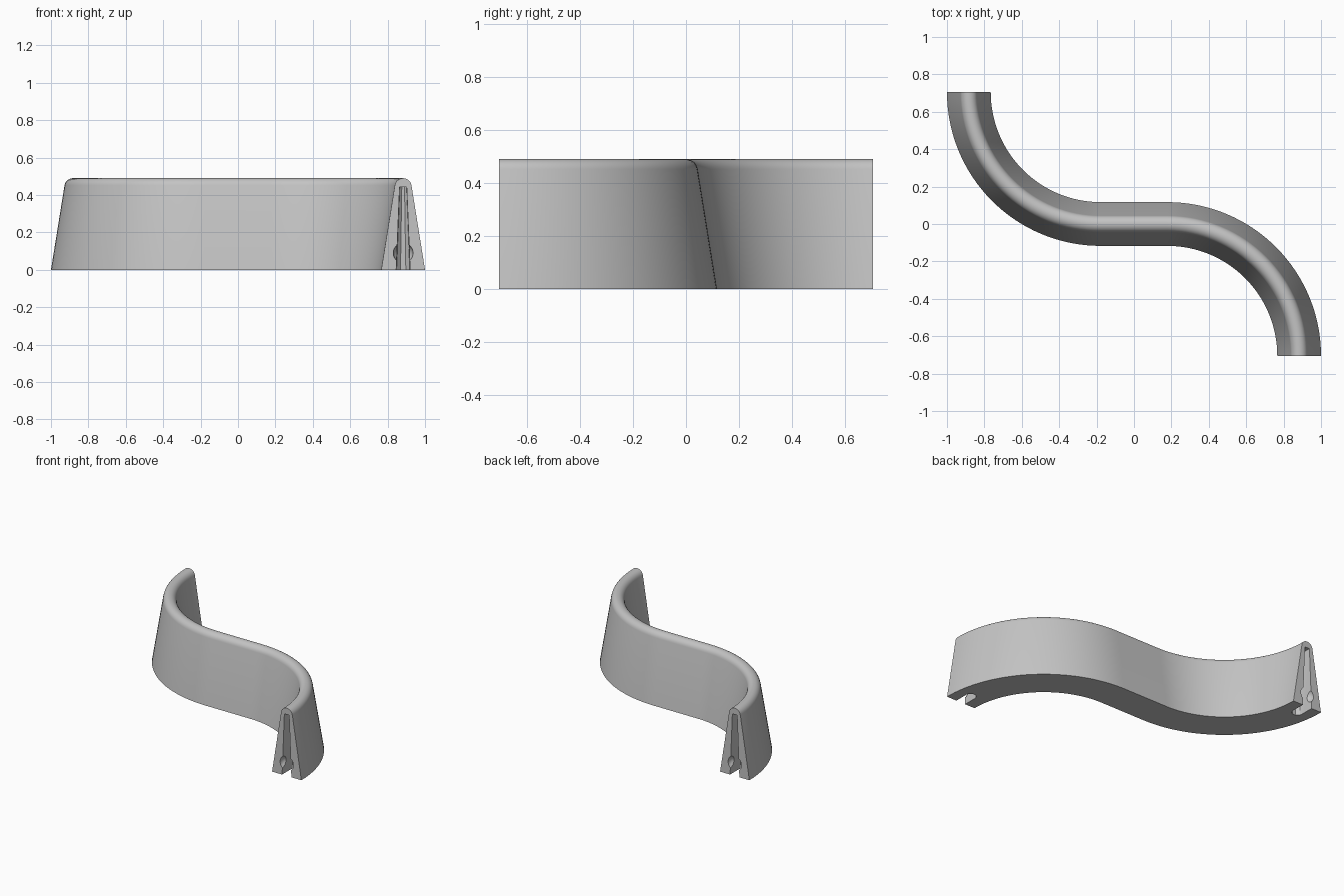
import bpy
import bmesh
from math import sin, cos, pi, radians
from mathutils import Vector

cube = bpy.data.objects.get("Cube")
if cube:
    bpy.data.objects.remove(cube, do_unlink=True)

ARC_X, ARC_R = 0.178, 0.705        # bend centres and centreline radius
HALF_BASE, CROWN, HEIGHT = 0.117, 0.045, 0.49
BEND_STEPS, CROWN_STEPS = 32, 12
END_X = ARC_X + ARC_R

grey = bpy.data.materials.new("light_grey")
grey.use_nodes = True
grey.diffuse_color = (0.55, 0.55, 0.55, 1)
grey.node_tree.nodes["Principled BSDF"].inputs["Base Color"].default_value = grey.diffuse_color


def make_object(name, bm):
    bmesh.ops.recalc_face_normals(bm, faces=bm.faces)
    mesh = bpy.data.meshes.new(name)
    bm.to_mesh(mesh)
    bm.free()
    mesh.materials.append(grey)
    obj = bpy.data.objects.new(name, mesh)
    bpy.context.collection.objects.link(obj)
    return obj


def loft(name, rings):
    """Skin a list of closed rings and cap both ends."""
    bm = bmesh.new()
    rows = [[bm.verts.new(p) for p in ring] for ring in rings]
    n = len(rows[0])
    for a, b in zip(rows, rows[1:]):
        for i in range(n):
            j = (i + 1) % n
            bm.faces.new((a[i], a[j], b[j], b[i]))
    bm.faces.new(rows[0])
    bm.faces.new(rows[-1])
    return make_object(name, bm)


# Tapered wall section with a rounded crown
section = [(HALF_BASE, 0)]
for i in range(CROWN_STEPS + 1):
    a = radians(9 + 162 * i / CROWN_STEPS)
    section.append((CROWN * cos(a), HEIGHT - CROWN + CROWN * sin(a)))
section.append((-HALF_BASE, 0))

# S-shaped centreline: (position, side direction)
half = []
for i in range(BEND_STEPS + 1):
    a = pi / 2 * (1 - i / BEND_STEPS)
    side = Vector((cos(a), sin(a), 0))
    half.append((Vector((ARC_X, -ARC_R, 0)) + ARC_R * side, side))
path = [(-p, s) for p, s in reversed(half)] + half

wall = loft("curved_wall", [[p + s * u + Vector((0, 0, z)) for u, z in section]
                            for p, s in path])


# Joint recess: tapered slot with a faceted back, plus a round pocket
def slot_ring(z, half_width, depth):
    back = [(half_width * cos(a), half_width * sin(a))
            for a in (radians(22.5 + 45 * k) for k in range(4))]
    outline = [(half_width, -0.1 - depth), (half_width, 0)] + back
    outline += [(-half_width, 0), (-half_width, -0.1 - depth)]
    return [Vector((END_X + x, -ARC_R + depth + y, z)) for x, y in outline]


def turn_half(obj):
    for v in obj.data.vertices:
        v.co.x, v.co.y = -v.co.x, -v.co.y


cutters = []
for end in ("front", "back"):
    slot = loft(end + "_slot_cutter", [slot_ring(-0.02, 0.038, 0.1),
                                       slot_ring(0.444, 0.019, 0.1)])
    bm = bmesh.new()
    bmesh.ops.create_uvsphere(bm, u_segments=24, v_segments=16, radius=0.053)
    bmesh.ops.translate(bm, verts=bm.verts, vec=(END_X, -ARC_R, 0.09))
    pocket = make_object(end + "_pocket_cutter", bm)
    for obj in (slot, pocket):
        obj.hide_render = True
        if end == "back":
            turn_half(obj)
        cutters.append(obj)

bpy.ops.object.select_all(action="DESELECT")
wall.select_set(True)
bpy.context.view_layer.objects.active = wall
for cutter in cutters:
    mod = wall.modifiers.new(cutter.name, "BOOLEAN")
    mod.operation = "DIFFERENCE"
    mod.solver = "EXACT"
    mod.object = cutter
    bpy.ops.object.modifier_apply(modifier=mod.name)
for cutter in cutters:
    bpy.data.objects.remove(cutter, do_unlink=True)

bpy.ops.object.shade_smooth_by_angle(angle=radians(30))
